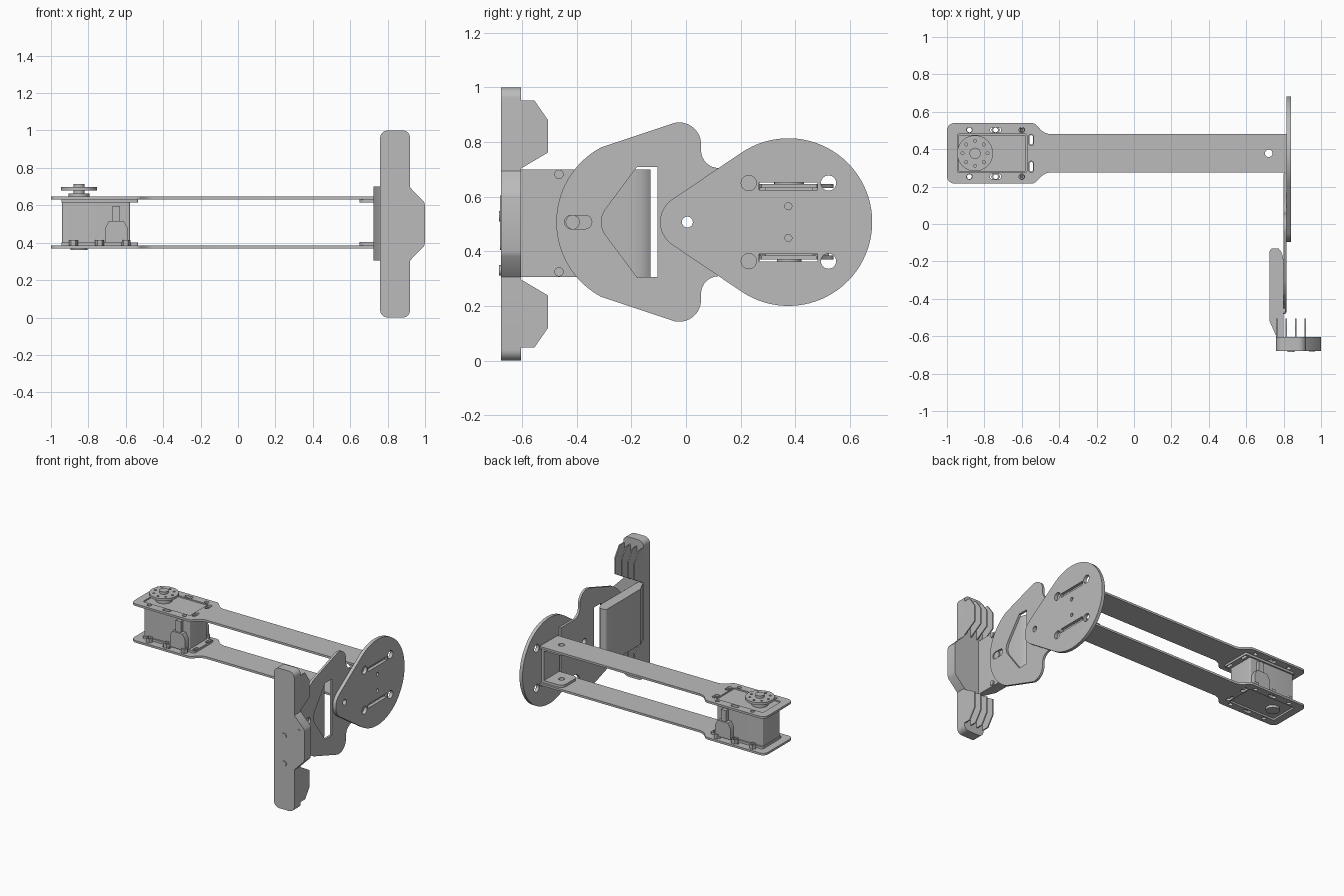
import bpy, bmesh
from math import sin, cos, radians
from mathutils import Matrix, Vector

if "Cube" in bpy.data.objects:
    bpy.data.objects.remove(bpy.data.objects["Cube"])

GREY = (0.5, 0.5, 0.5, 1)
grey = bpy.data.materials.new("plain grey")
grey.use_nodes = True
grey.diffuse_color = GREY
grey.node_tree.nodes["Principled BSDF"].inputs["Base Color"].default_value = GREY

# Directions of profile x, profile y and extrusion for each axis
AXES = {"z": ((1, 0, 0), (0, 1, 0), (0, 0, 1)),
        "x": ((0, 1, 0), (0, 0, 1), (1, 0, 0)),
        "y": ((1, 0, 0), (0, 0, 1), (0, -1, 0))}


def arc(cx, cy, r, start, end, n=12):
    angles = [radians(start + (end - start) * i / n) for i in range(n + 1)]
    return [(cx + r * cos(a), cy + r * sin(a)) for a in angles]


def circle(cx, cy, r, n=32):
    return arc(cx, cy, r, 0, 360 - 360 / n, n - 1)


def rect(x0, x1, y0, y1, r=0.0):
    if not r:
        return [(x0, y0), (x1, y0), (x1, y1), (x0, y1)]
    return (arc(x1 - r, y1 - r, r, 0, 90, 6) + arc(x0 + r, y1 - r, r, 90, 180, 6)
            + arc(x0 + r, y0 + r, r, 180, 270, 6) + arc(x1 - r, y0 + r, r, 270, 360, 6))


def slot(cx, cy, w, h):
    r = min(w, h) * 0.499
    return rect(cx - w / 2, cx + w / 2, cy - h / 2, cy + h / 2, r)


def mirrored(half, c):
    return half + [(x, 2 * c - y) for x, y in reversed(half)]


def plate(name, axis, lo, hi, outline, holes=()):
    """Extrude a profile with holes between two positions along an axis."""
    curve = bpy.data.curves.new(name, "CURVE")
    curve.dimensions, curve.fill_mode = "2D", "BOTH"
    curve.extrude = abs(hi - lo) / 2
    for loop in [outline, *holes]:
        spline = curve.splines.new("POLY")
        spline.points.add(len(loop) - 1)
        for p, (x, y) in zip(spline.points, loop):
            p.co = (x, y, 0, 1)
        spline.use_cyclic_u = True
    temp = bpy.data.objects.new(name + " profile", curve)
    bpy.context.collection.objects.link(temp)
    dg = bpy.context.evaluated_depsgraph_get()
    mesh = bpy.data.meshes.new_from_object(temp.evaluated_get(dg))
    bpy.data.objects.remove(temp)
    u, v, w = (Vector(d) for d in AXES[axis])
    turn = Matrix((u, v, w)).transposed().to_4x4()
    middle = Vector([abs(c) for c in w]) * (lo + hi) / 2
    bm = bmesh.new()
    bm.from_mesh(mesh)
    bmesh.ops.remove_doubles(bm, verts=bm.verts, dist=0.00005)
    bmesh.ops.transform(bm, matrix=Matrix.Translation(middle) @ turn, verts=bm.verts)
    bmesh.ops.recalc_face_normals(bm, faces=bm.faces)
    bm.to_mesh(mesh)
    bm.free()
    mesh.materials.clear()
    mesh.materials.append(grey)
    obj = bpy.data.objects.new(name, mesh)
    bpy.context.collection.objects.link(obj)
    obj.select_set(True)
    bpy.context.view_layer.objects.active = obj
    return obj


bpy.ops.object.select_all(action="DESELECT")
ARM_Y, MID_Z = 0.378, 0.507
BOLT_X = (-0.88, -0.74, -0.6)

# Two long arm plates with a wide head around the motor
arm = mirrored(arc(-0.96, 0.50, 0.04, 180, 90, 6) + arc(-0.55, 0.50, 0.04, 90, 40, 6)
               + [(-0.495, 0.5), (-0.475, 0.487), (-0.45, 0.48), (0.825, 0.48)], ARM_Y)
arm_holes = [rect(-0.945, -0.573, 0.275, 0.481, 0.01), circle(0.72, ARM_Y, 0.02)]
for side in (-1, 1):
    arm_holes += [slot(x, ARM_Y + side * 0.125, w, 0.028)
                  for x, w in zip(BOLT_X, (0.03, 0.06, 0.03))]
    arm_holes.append(slot(-0.55, ARM_Y + side * 0.072, 0.028, 0.06))
for name, z in (("lower_arm", 0.37), ("upper_arm", 0.632)):
    plate(name, "z", z, z + 0.015, arm, arm_holes)

# Motor with its mounting flanges, output horn and rear bearing
plate("motor_body", "z", 0.378, 0.641, rect(-0.94, -0.578, 0.281, 0.475, 0.008))
for name, z in (("lower_flange", 0.386), ("upper_flange", 0.615)):
    plate(name, "z", z, z + 0.016, rect(-0.945, -0.535, 0.27, 0.486, 0.01),
          [slot(-0.55, ARM_Y + s * 0.072, 0.02, 0.05) for s in (-1, 1)])
plate("horn_hub", "z", 0.64, 0.715, circle(-0.85, ARM_Y, 0.03))
plate("horn_collar", "z", 0.64, 0.662, circle(-0.85, ARM_Y, 0.055))
plate("horn_disc", "z", 0.68, 0.697, circle(-0.85, ARM_Y, 0.096, 48),
      [(circle(*p, 0.008, 12)) for p in circle(-0.85, ARM_Y, 0.067, 8)])
plate("rear_bearing", "z", 0.36, 0.38, circle(-0.85, ARM_Y, 0.045))

# Cable connectors and bolts on both sides of the motor
for side, tag in ((-1, "front"), (1, "back")):
    y0, y1 = sorted((ARM_Y + side * 0.09, ARM_Y + side * 0.135))
    plate(tag + "_connector", "y", y0, y1,
          [(-0.71, 0.4), (-0.59, 0.4), (-0.59, 0.48), (-0.61, 0.515), (-0.69, 0.515), (-0.71, 0.48)])
    plate(tag + "_cable", "y", y0 + 0.01, y1 - 0.01, rect(-0.67, -0.63, 0.51, 0.595))
    for i, x in enumerate(BOLT_X):
        plate(f"{tag}_bolt_{i}", "z", 0.385, 0.415, circle(x, ARM_Y + side * 0.125, 0.024, 6),
              [circle(x, ARM_Y + side * 0.125, 0.013, 12)])

# U-shaped bracket joining the arms to the disc
tab = mirrored(arc(0.69, 0.425, 0.04, 180, 90, 6) + [(0.816, 0.465)], ARM_Y)
for name, z in (("lower_bracket_tab", 0.385), ("upper_bracket_tab", 0.614)):
    plate(name, "z", z, z + 0.018, tab, [circle(0.72, ARM_Y, 0.02)])
plate("bracket_web", "x", 0.798, 0.816, rect(0.29, 0.465, 0.39, 0.625))

# Teardrop disc with arm slots and holes
teardrop = arc(0.375, MID_Z, 0.307, -124, 124, 56) + arc(0.005, MID_Z, 0.1, 124, 236, 16)
disc_holes = [circle(0.005, MID_Z, 0.02)]
for side in (-1, 1):
    z = MID_Z + side * 0.131
    disc_holes += [rect(0.268, 0.482, z - 0.014, z + 0.014),
                   circle(0.375, MID_Z + side * 0.058, 0.013, 16)]
    disc_holes += [circle(y, MID_Z + side * 0.143, 0.028, 24) for y in (0.23, 0.522)]
plate("pivot_disc", "x", 0.816, 0.84, teardrop, disc_holes)

# Winged guide plate with a window and an adjusting slot
wing = (arc(-0.165, MID_Z, 0.31, 176, 118, 16) + arc(-0.025, 0.792, 0.08, 112, 0, 14)
        + arc(0.12, 0.77, 0.065, 180, 270, 8) + [(0.27, 0.705)])
window = mirrored(arc(-0.23, MID_Z, 0.08, 176, 142, 6) + [(-0.18, 0.708), (-0.105, 0.708)], MID_Z)
plate("guide_plate", "x", 0.8, 0.816, mirrored(wing, MID_Z),
      [window, slot(-0.395, MID_Z, 0.1, 0.05), circle(0.005, MID_Z, 0.02)])

# Thick block carrying the bumper, with its screws
plate("carrier_block", "z", 0.305, 0.7,
      [(0.765, -0.61), (0.725, -0.52)] + arc(0.745, -0.15, 0.02, 180, 90, 6)
      + [(0.772, -0.13), (0.785, -0.145), (0.793, -0.165), (0.8, -0.195), (0.8, -0.61)])
for name, y, z, r in (("upper_screw", -0.465, 0.682, 0.017), ("lower_screw", -0.465, 0.325, 0.017),
                      ("slot_screw", -0.415, MID_Z, 0.026)):
    plate(name, "x", 0.79, 0.81, circle(y, z, r, 20))

# Bumper bar with an angled bulge on its left side
bar = (arc(0.80, 0.96, 0.04, 180, 90, 8) + arc(0.88, 0.96, 0.04, 90, 0, 8)
       + [(0.92, 0.695), (0.995, 0.618), (1.0, 0.6)])
plate("bumper_bar", "y", -0.678, -0.605, mirrored(bar, 0.5))
plate("bulge_pad", "y", -0.681, -0.677, slot(0.951, 0.505, 0.032, 0.2))
for i, z in enumerate((0.33, 0.528)):
    plate(f"bumper_screw_{i}", "y", -0.684, -0.67, circle(0.84, z, 0.019, 20))

# Thin fins behind the bumper, four above and four below
fin = [(-0.61, 0.952), (-0.555, 0.952), (-0.505, 0.88), (-0.505, 0.762), (-0.61, 0.7)]
for i, x in enumerate((0.764, 0.814, 0.865, 0.916)):
    plate(f"upper_fin_{i}", "x", x - 0.004, x + 0.004, fin)
    plate(f"lower_fin_{i}", "x", x - 0.004, x + 0.004, [(y, 1 - z) for y, z in fin])

bpy.ops.object.shade_smooth_by_angle(angle=radians(30))
